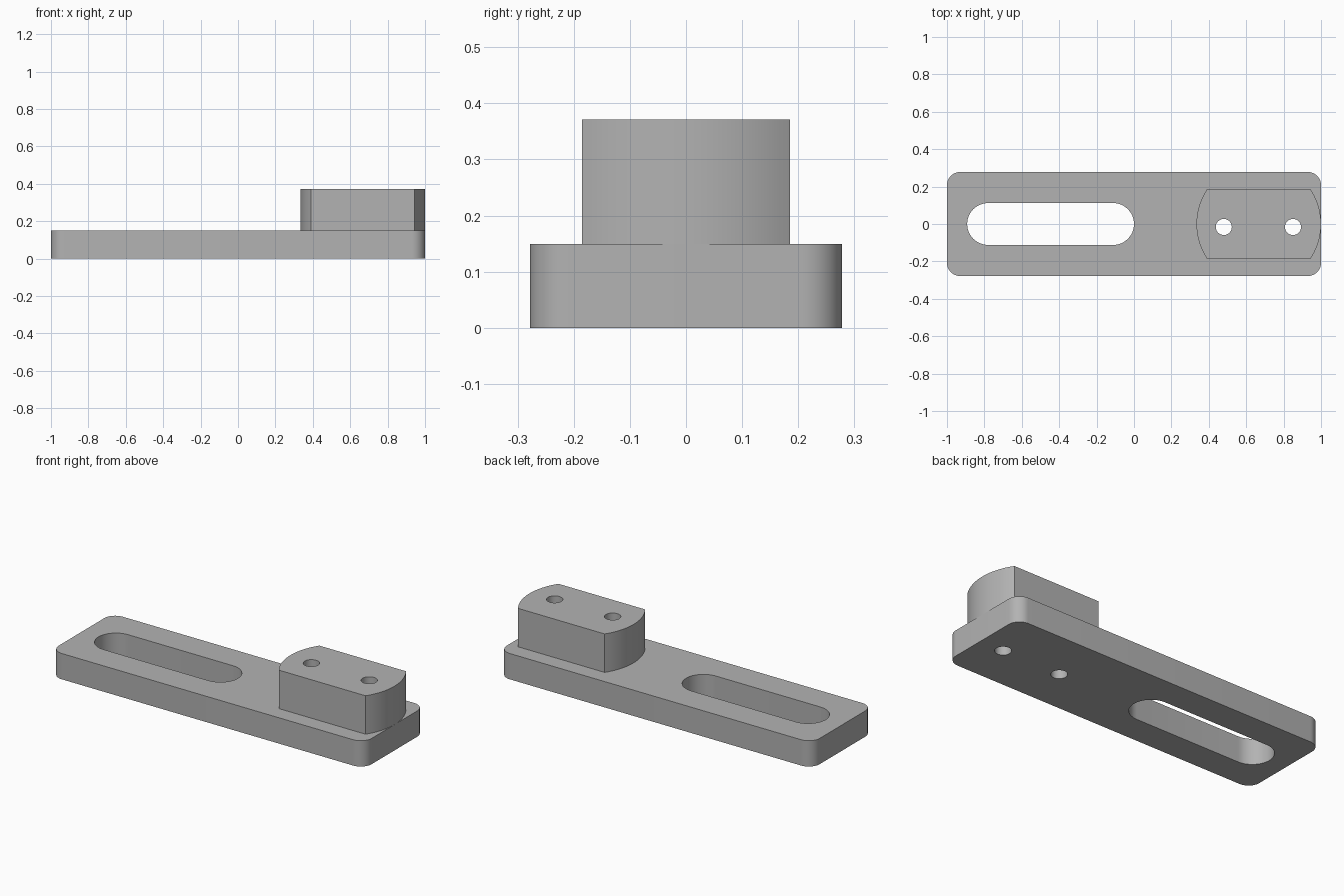
import bpy, bmesh
from math import asin, cos, sin, pi, sqrt

if "Cube" in bpy.data.objects:
    bpy.data.objects.remove(bpy.data.objects["Cube"], do_unlink=True)

LENGTH, WIDTH, THICK, TOP = 2.0, 0.556, 0.149, 0.371

grey = bpy.data.materials.new("light grey")
grey.use_nodes = True
colour = (0.45, 0.45, 0.45, 1)
grey.diffuse_color = colour
grey.node_tree.nodes["Principled BSDF"].inputs["Base Color"].default_value = colour


def arc(cx, cy, r, start, end, steps):
    """Points along a circular arc."""
    angles = [start + (end - start) * i / steps for i in range(steps + 1)]
    return [(cx + r * cos(a), cy + r * sin(a)) for a in angles]


def prism(name, outline, z0, z1):
    """Upright solid from a flat outline."""
    bm = bmesh.new()
    base = bm.faces.new([bm.verts.new((x, y, z0)) for x, y in outline])
    side = bmesh.ops.extrude_face_region(bm, geom=[base])["geom"]
    for v in side:
        if isinstance(v, bmesh.types.BMVert):
            v.co.z = z1
    bmesh.ops.remove_doubles(bm, verts=bm.verts, dist=1e-5)
    bmesh.ops.recalc_face_normals(bm, faces=bm.faces)
    mesh = bpy.data.meshes.new(name)
    bm.to_mesh(mesh)
    bm.free()
    mesh.materials.append(grey)
    obj = bpy.data.objects.new(name, mesh)
    bpy.context.collection.objects.link(obj)
    return obj


def combine(target, tool, operation):
    """Apply a boolean and discard the tool."""
    bpy.context.view_layer.objects.active = target
    mod = target.modifiers.new(operation.lower(), "BOOLEAN")
    mod.operation, mod.object, mod.solver = operation, tool, "EXACT"
    bpy.ops.object.modifier_apply(modifier=mod.name)
    bpy.data.objects.remove(tool, do_unlink=True)


# Base plate with rounded corners
corner = 0.07
cx, cy = LENGTH / 2 - corner, WIDTH / 2 - corner
outline = []
for i, (sx, sy) in enumerate([(1, 1), (-1, 1), (-1, -1), (1, -1)]):
    outline += arc(sx * cx, sy * cy, corner, i * pi / 2, (i + 1) * pi / 2, 12)
plate = prism("slotted_plate", outline, 0, THICK)

# Raised block: a disc with two flat sides, flush with the plate's end
radius, half = 0.333, 0.185
centre = LENGTH / 2 - radius
spread = asin(half / radius)
outline = arc(centre, 0, radius, -spread, spread, 20)
outline += arc(centre, 0, radius, pi - spread, pi + spread, 20)
combine(plate, prism("clamp_block", outline, THICK, TOP), "UNION")

# Long slot through the plate
slot = 0.112
outline = arc(-slot, 0, slot, -pi / 2, pi / 2, 24)
outline += arc(-0.892 + slot, 0, slot, pi / 2, 3 * pi / 2, 24)
combine(plate, prism("slot_cutter", outline, -0.1, 0.5), "DIFFERENCE")

# Two bolt holes through block and plate
for x in (0.48, 0.85):
    circle = arc(x, -0.016, 0.043, 0, 2 * pi, 32)[:-1]
    combine(plate, prism("hole_cutter", circle, -0.1, 0.5), "DIFFERENCE")

plate.name = "slotted_plate_with_block"
bpy.ops.object.select_all(action="DESELECT")
plate.select_set(True)
bpy.context.view_layer.objects.active = plate
bpy.ops.object.shade_smooth_by_angle(angle=pi / 6)
